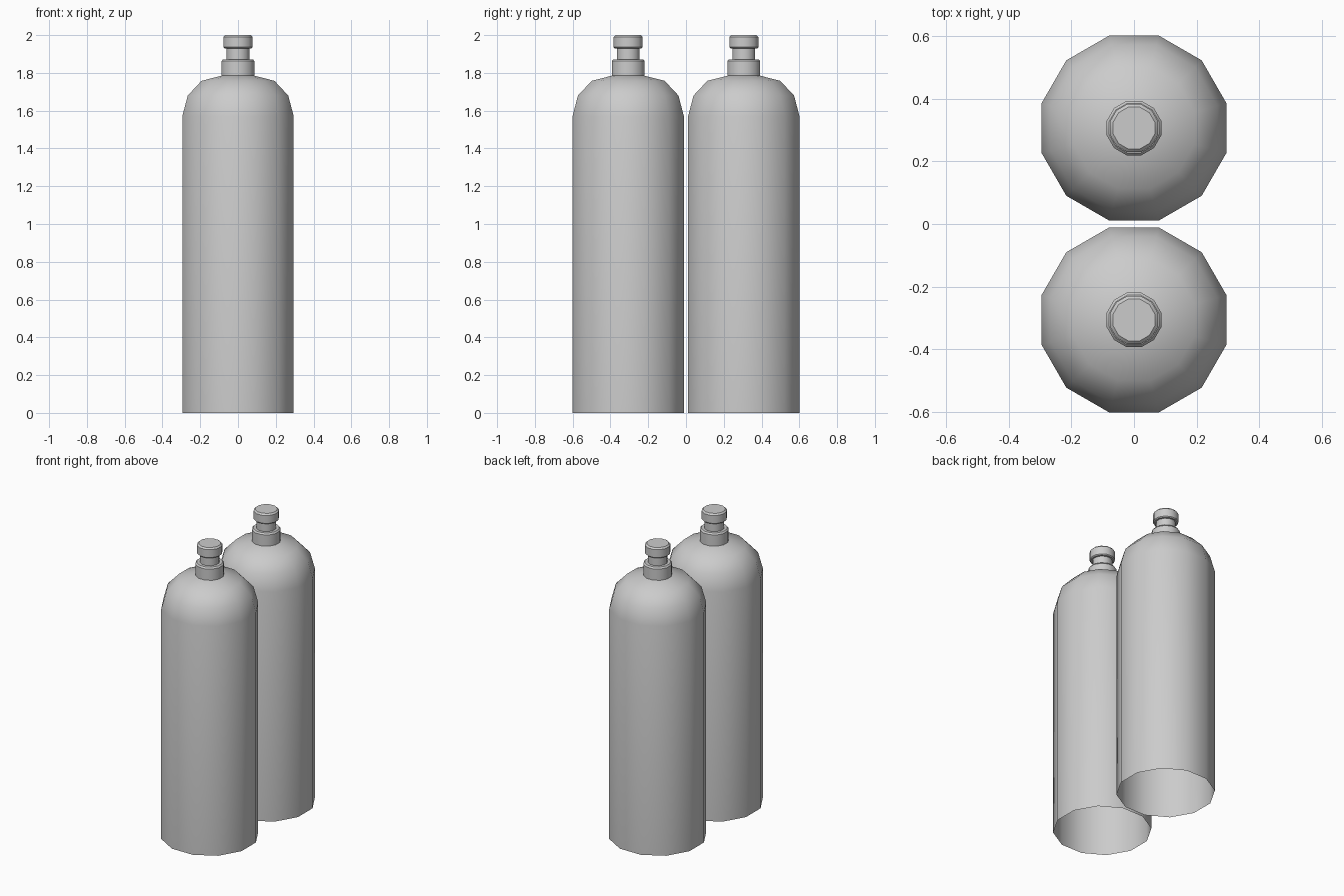
import bpy, bmesh, math

if "Cube" in bpy.data.objects:
    bpy.data.objects.remove(bpy.data.objects["Cube"])

SIDES = 12
FLAT = math.cos(math.pi / SIDES)  # profile widths are measured across flats


def lathe(name, profile, y, cap_top=False):
    """Revolve (half width, z) points into a twelve-sided shell, open below."""
    bm = bmesh.new()
    rings = []
    for w, z in profile:
        r = w / FLAT
        rings.append([bm.verts.new((r * math.cos((i + 0.5) * math.tau / SIDES),
                                    r * math.sin((i + 0.5) * math.tau / SIDES), z))
                      for i in range(SIDES)])
    for a, b in zip(rings, rings[1:]):
        for i in range(SIDES):
            j = (i + 1) % SIDES
            bm.faces.new((a[i], a[j], b[j], b[i]))
    if cap_top:
        bm.faces.new(rings[-1])
    mesh = bpy.data.meshes.new(name)
    bm.to_mesh(mesh)
    bm.free()
    ob = bpy.data.objects.new(name, mesh)
    bpy.context.collection.objects.link(ob)
    ob.location.y = y
    bpy.ops.object.select_all(action='DESELECT')
    ob.select_set(True)
    bpy.context.view_layer.objects.active = ob
    bpy.ops.object.shade_smooth_by_angle(angle=math.radians(35))
    return ob


# Tank wall with rounded shoulder, open at the bottom
tank = [(0.295, 0), (0.295, 1.57), (0.266, 1.68), (0.193, 1.758), (0.087, 1.785)]

# Collar, narrow neck and valve cap
valve = [(0.087, 1.785), (0.087, 1.862), (0.079, 1.872), (0.06, 1.872),
         (0.06, 1.93), (0.071, 1.93), (0.077, 1.936), (0.077, 1.99), (0.067, 2.0)]

for side, y in (("front", -0.306), ("back", 0.306)):
    lathe(side + "_tank", tank, y)
    lathe(side + "_valve", valve, y, cap_top=True)
